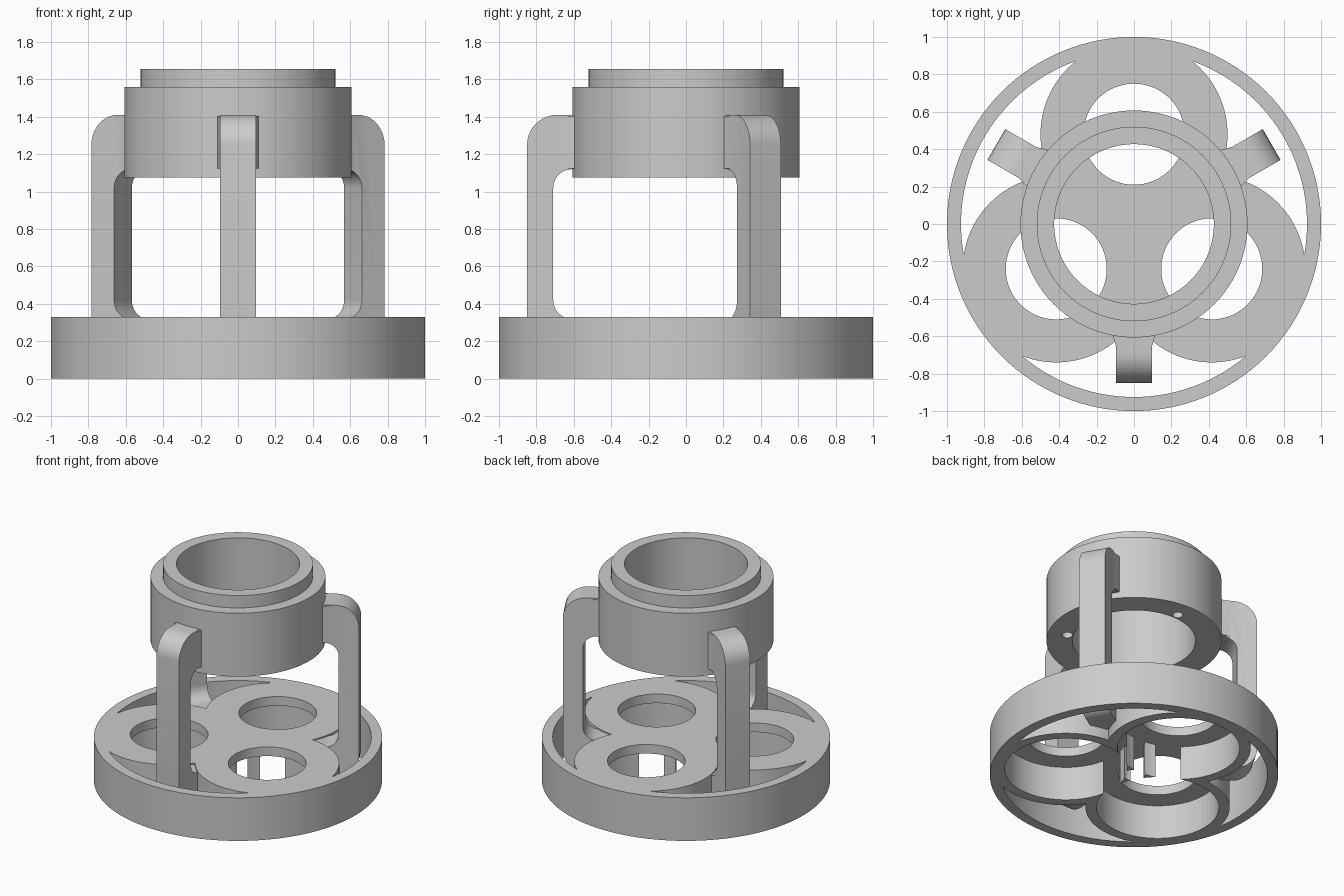
import bpy, bmesh, math
from mathutils import Matrix

if "Cube" in bpy.data.objects:
    bpy.data.objects.remove(bpy.data.objects["Cube"], do_unlink=True)

grey = bpy.data.materials.new("plain_grey")
grey.use_nodes = True
GREY = (0.6, 0.6, 0.6, 1)
grey.diffuse_color = GREY
grey.node_tree.nodes["Principled BSDF"].inputs["Base Color"].default_value = GREY

CUP_DIST = 0.48
CUP_ANGLES = [math.radians(a) for a in (90, 210, 330)]
LEG_ANGLES = [math.radians(a) for a in (-90, 30, 150)]


def finish(name, bm):
    bmesh.ops.recalc_face_normals(bm, faces=bm.faces)
    mesh = bpy.data.meshes.new(name)
    bm.to_mesh(mesh)
    bm.free()
    mesh.materials.append(grey)
    obj = bpy.data.objects.new(name, mesh)
    bpy.context.collection.objects.link(obj)
    return obj


def cylinder(name, r, z0, z1, dist=0, angle=0, sides=96):
    bm = bmesh.new()
    place = Matrix.Translation((dist * math.cos(angle), dist * math.sin(angle), (z0 + z1) / 2))
    bmesh.ops.create_cone(bm, cap_ends=True, segments=sides, radius1=r, radius2=r,
                          depth=z1 - z0, matrix=place)
    return finish(name, bm)


def combine(obj, other, operation):
    mod = obj.modifiers.new(operation, 'BOOLEAN')
    mod.operation, mod.solver, mod.object = operation, 'EXACT', other
    bpy.context.view_layer.objects.active = obj
    bpy.ops.object.modifier_apply(modifier=mod.name)
    bpy.data.objects.remove(other, do_unlink=True)


def smooth(obj):
    bpy.ops.object.select_all(action='DESELECT')
    obj.select_set(True)
    bpy.context.view_layer.objects.active = obj
    bpy.ops.object.shade_smooth_by_angle(angle=math.radians(30))


def prism(name, points, offset):
    """Closed outline of 3D points, extruded along offset."""
    bm = bmesh.new()
    face = bm.faces.new([bm.verts.new(p) for p in points])
    made = bmesh.ops.extrude_face_region(bm, geom=[face])["geom"]
    bmesh.ops.translate(bm, vec=offset, verts=[v for v in made if isinstance(v, bmesh.types.BMVert)])
    return finish(name, bm)


def arc(cx, cz, r, start, end, steps=10):
    angles = [math.radians(start + (end - start) * i / steps) for i in range(steps + 1)]
    return [(cx + r * math.cos(a), cz + r * math.sin(a)) for a in angles]


# Base: outer ring joined to three cups that are open below
base = cylinder("base", 1.0, 0, 0.33, sides=128)
combine(base, cylinder("cutter", 0.925, -0.1, 0.5, sides=128), 'DIFFERENCE')
for a in CUP_ANGLES:
    combine(base, cylinder("cup", 0.5, 0, 0.33, CUP_DIST, a), 'UNION')
for a in CUP_ANGLES:
    combine(base, cylinder("cutter", 0.425, -0.1, 0.26, CUP_DIST, a), 'DIFFERENCE')
    combine(base, cylinder("cutter", 0.27, 0.1, 0.5, CUP_DIST, a), 'DIFFERENCE')
combine(base, cylinder("cutter", 0.075, -0.1, 0.26, sides=48), 'DIFFERENCE')
smooth(base)

# Collar: stepped tube with blind screw holes underneath
collar = cylinder("collar", 0.607, 1.075, 1.56)
combine(collar, cylinder("lip", 0.52, 1.4, 1.655), 'UNION')
combine(collar, cylinder("cutter", 0.427, 0.9, 1.8), 'DIFFERENCE')
for a in CUP_ANGLES:
    combine(collar, cylinder("cutter", 0.037, 1.0, 1.3, 0.47, a, sides=32), 'DIFFERENCE')
smooth(collar)

# Legs: C-shaped brackets, each with a slight flare at the collar
HALF = 0.095
outline = [(0.52, 1.41)] + arc(0.69, 1.25, 0.16, 90, 0) + arc(0.69, 0.24, 0.16, 0, -90)
outline += [(0.53, 0.08), (0.53, 0.32)] + arc(0.61, 0.42, 0.1, -90, 0)
outline += arc(0.61, 1.02, 0.1, 0, 90) + [(0.52, 1.12)]
flare = [(0.55, -0.11), (0.605, -0.11), (0.66, -HALF), (0.66, HALF), (0.605, 0.11), (0.55, 0.11)]
for i, a in enumerate(LEG_ANGLES, 1):
    leg = prism(f"leg_{i}", [(r, -HALF, z) for r, z in outline], (0, 2 * HALF, 0))
    root = prism("leg_root", [(r, w, 1.125) for r, w in flare], (0, 0, 0.28))
    combine(leg, root, 'UNION')
    leg.rotation_euler.z = a
    smooth(leg)
